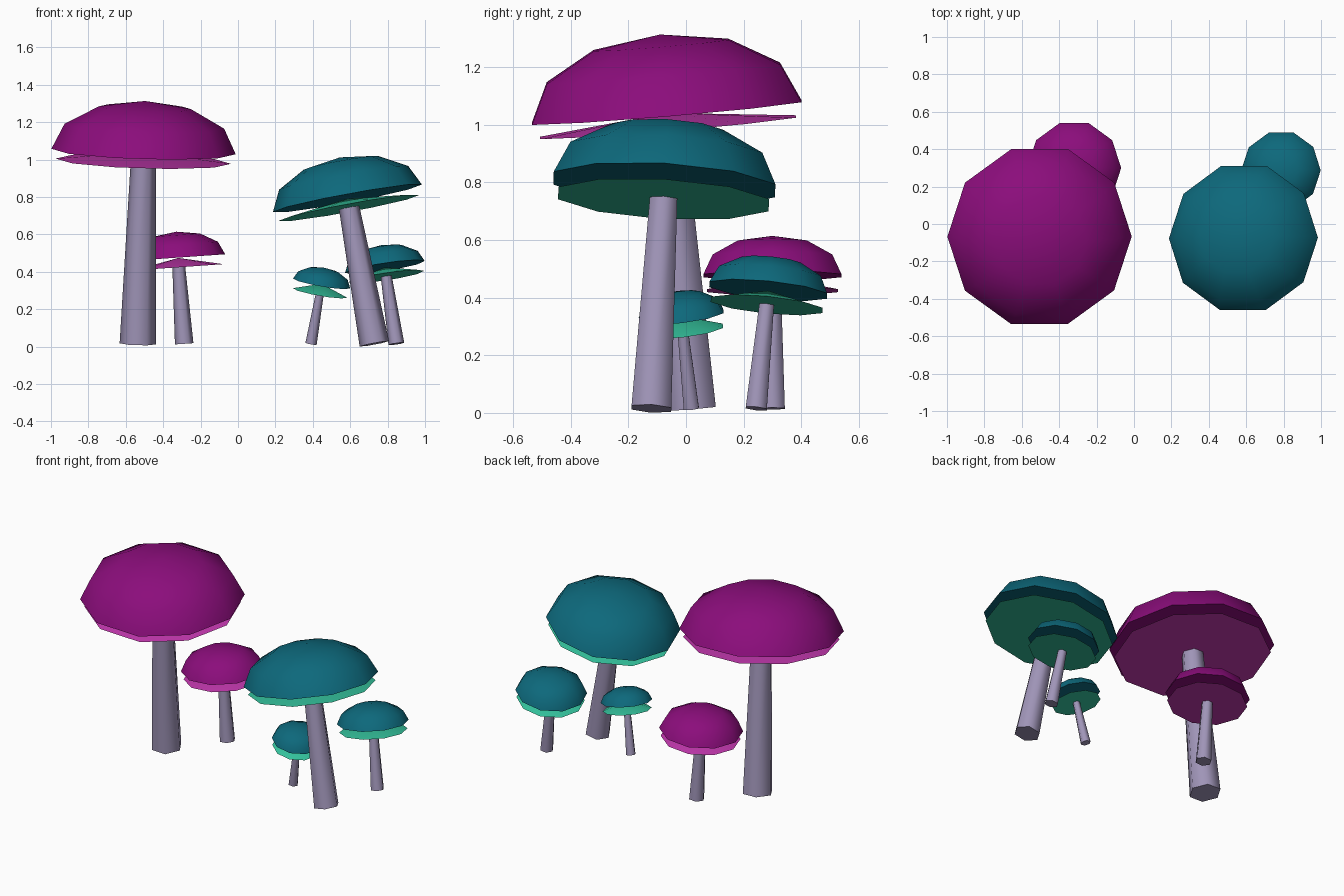
import bpy, bmesh, math
from mathutils import Vector, Matrix

cube = bpy.data.objects.get("Cube")
if cube:
    bpy.data.objects.remove(cube, do_unlink=True)


def material(name, rgb):
    mat = bpy.data.materials.new(name)
    mat.use_nodes = True
    colour = (*rgb, 1)
    mat.diffuse_color = colour
    mat.node_tree.nodes["Principled BSDF"].inputs["Base Color"].default_value = colour
    return mat


STEM = material("lavender grey", (0.35, 0.3, 0.48))
MAGENTA = (material("deep magenta", (0.26, 0.004, 0.2)), material("pink", (0.55, 0.04, 0.43)))
TEAL = (material("deep teal", (0.004, 0.14, 0.2)), material("mint green", (0.035, 0.55, 0.34)))


def lathe(name, profile, sides, mat, matrix):
    """Spin (radius, height) points, bottom to top, into a closed solid."""
    bm = bmesh.new()
    rings = []
    for radius, height in profile:
        if radius == 0:
            rings.append([bm.verts.new((0, 0, height))])
            continue
        angles = [math.tau * i / sides for i in range(sides)]
        rings.append([bm.verts.new((radius * math.cos(a), radius * math.sin(a), height))
                      for a in angles])
    for low, high in zip(rings, rings[1:]):
        for i in range(sides):
            j = (i + 1) % sides
            if len(high) == 1:
                bm.faces.new((low[i], low[j], high[0]))
            else:
                bm.faces.new((low[i], low[j], high[j], high[i]))
    for ring in (rings[0], rings[-1]):
        if len(ring) > 1:
            bm.faces.new(ring)
    bmesh.ops.recalc_face_normals(bm, faces=bm.faces)
    mesh = bpy.data.meshes.new(name)
    bm.to_mesh(mesh)
    bm.free()
    mesh.materials.append(mat)
    obj = bpy.data.objects.new(name, mesh)
    bpy.context.collection.objects.link(obj)
    obj.matrix_world = matrix
    bpy.ops.object.select_all(action="DESELECT")
    obj.select_set(True)
    bpy.context.view_layer.objects.active = obj
    bpy.ops.object.shade_smooth_by_angle(angle=math.radians(65))


def mushroom(name, rim_centre, lean, radius, colours):
    """Stem, gill cone and domed cap stacked along one leaning axis."""
    axis = Vector((*lean, 1)).normalized()
    centre = Vector(rim_centre)
    rim = (centre.z - 0.015) / axis.z
    turn = Vector((0, 0, 1)).rotation_difference(axis).to_matrix().to_4x4()
    matrix = Matrix.Translation(centre - axis * rim) @ turn
    gill = rim - 0.052

    lathe(name + "_stem", [(0.197 * radius, 0), (0.135 * radius, gill + 0.012)],
          6, STEM, matrix)
    lathe(name + "_gills", [(0.95 * radius, gill), (0, gill + 0.05)],
          10, colours[1], matrix)
    dome = [(radius * math.cos(math.radians(a)),
             rim + 0.55 * radius * math.sin(math.radians(a))) for a in (0, 30, 60)]
    lathe(name + "_cap", dome + [(0, rim + 0.55 * radius)], 10, colours[0], matrix)


# Magenta pair
mushroom("tall_magenta", (-0.505, -0.067, 1.043), (0.03, -0.084), 0.493, MAGENTA)
mushroom("small_magenta", (-0.32, 0.3, 0.476), (-0.07, 0.0), 0.252, MAGENTA)
# Teal cluster
mushroom("tall_teal", (0.585, -0.075, 0.793), (-0.185, 0.058), 0.405, TEAL)
mushroom("back_teal", (0.785, 0.285, 0.426), (-0.15, 0.1), 0.2155, TEAL)
mushroom("little_teal", (0.447, -0.017, 0.338), (0.175, -0.11), 0.155, TEAL)
